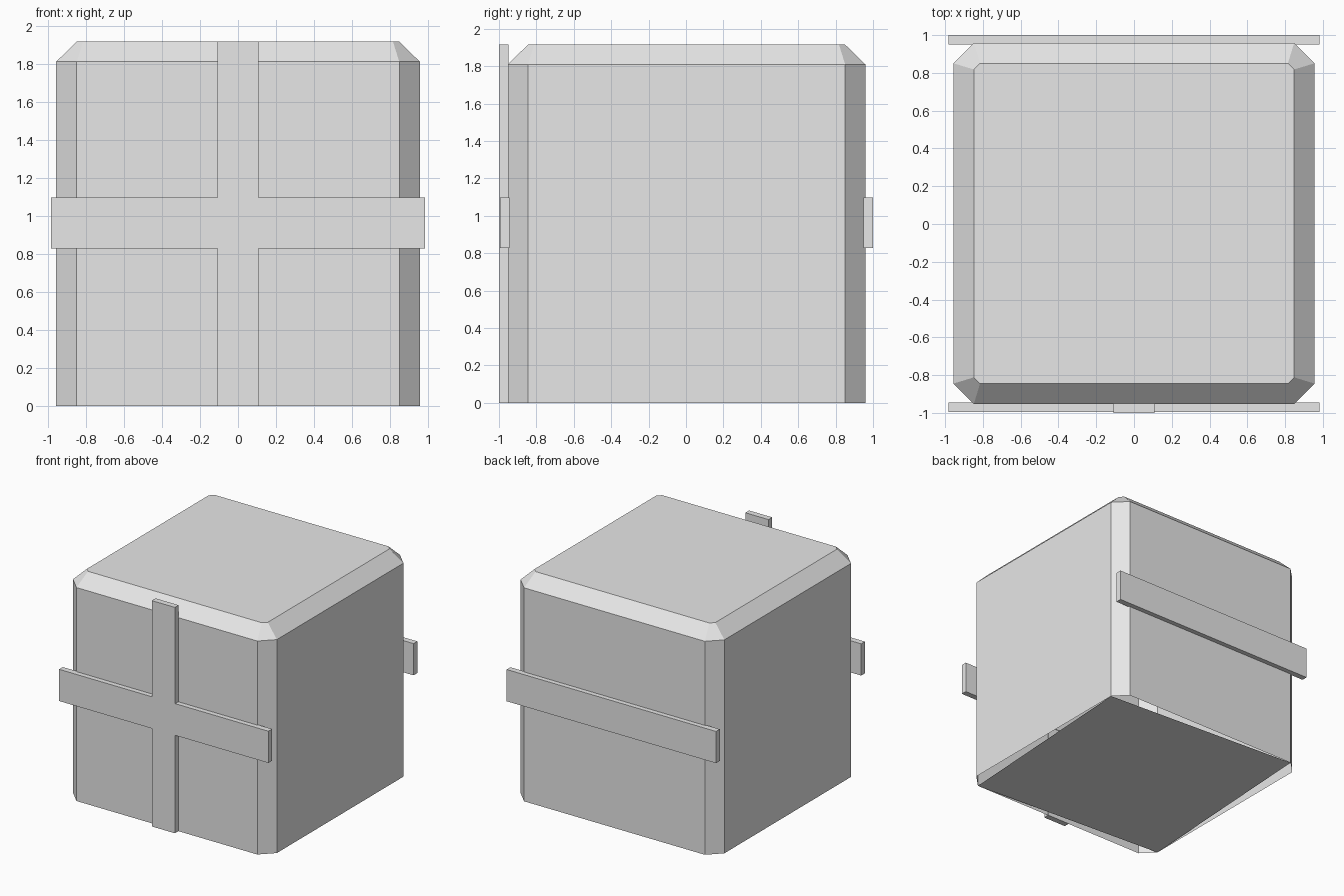
import bpy, bmesh

cube = bpy.data.objects.get("Cube")
if cube:
    bpy.data.objects.remove(cube, do_unlink=True)

grey = bpy.data.materials.new("light grey")
grey.use_nodes = True
colour = (0.8, 0.8, 0.8, 1)
grey.diffuse_color = colour
grey.node_tree.nodes["Principled BSDF"].inputs["Base Color"].default_value = colour


def finish(bm, name):
    mesh = bpy.data.meshes.new(name)
    bm.to_mesh(mesh)
    bm.free()
    mesh.materials.append(grey)
    obj = bpy.data.objects.new(name, mesh)
    bpy.context.collection.objects.link(obj)
    return obj


def bar(name, low, high):
    bm = bmesh.new()
    bmesh.ops.create_cube(bm, size=1)
    for v in bm.verts:
        for i in range(3):
            v.co[i] = high[i] if v.co[i] > 0 else low[i]
    return finish(bm, name)


# Box body: clipped-corner rings, chamfered around the top
HALF, FLAT, TOP_FLAT = 0.956, 0.848, 0.815
SHOULDER, HEIGHT, SHIFT = 1.81, 1.915, 0.003


def ring(bm, outer, inner, z):
    corners = [(outer, -inner), (outer, inner), (inner, outer), (-inner, outer),
               (-outer, inner), (-outer, -inner), (-inner, -outer), (inner, -outer)]
    return [bm.verts.new((x, y + SHIFT, z)) for x, y in corners]


bm = bmesh.new()
base = ring(bm, HALF, FLAT, 0)
shoulder = ring(bm, HALF, FLAT, SHOULDER)
top = ring(bm, FLAT, TOP_FLAT, HEIGHT)
for a, b in ((base, shoulder), (shoulder, top)):
    for i in range(8):
        j = (i + 1) % 8
        bm.faces.new((a[i], a[j], b[j], b[i]))
bm.faces.new(top)
# The base panel joins every other corner, leaving thin open slivers
bm.faces.new(base[1::2][::-1])
finish(bm, "box_body")

# Straps: one across the front, one across the back, one up the front
bar("front_cross_strap", (-0.982, -0.995, 0.828), (0.982, -0.945, 1.097))
bar("back_cross_strap", (-0.982, 0.95, 0.828), (0.982, 1.0, 1.097))
bar("front_upright_strap", (-0.108, -1.0, 0), (0.108, -0.95, HEIGHT))
